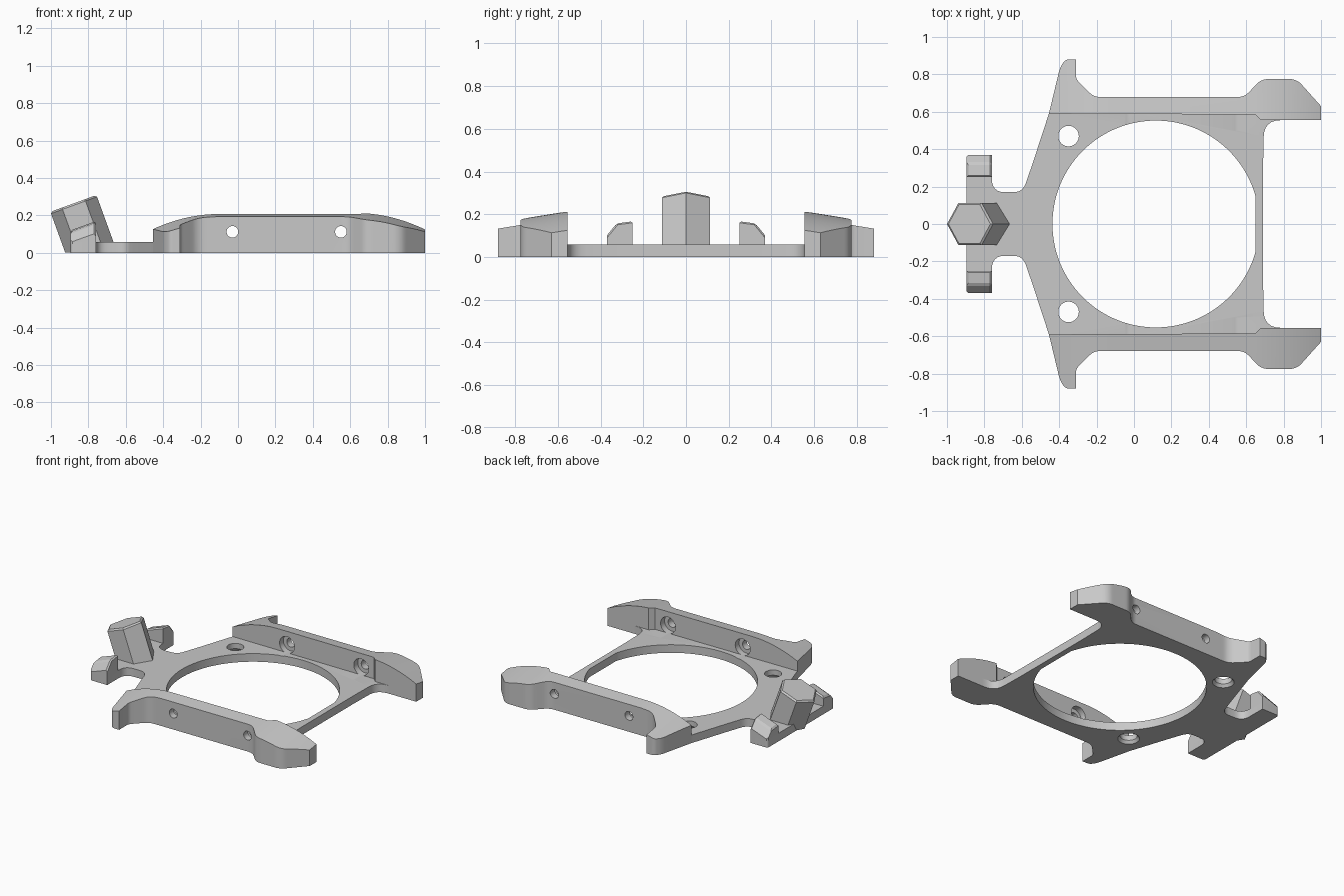
import bpy
import bmesh
import math
from mathutils import Vector, Matrix

cube = bpy.data.objects.get("Cube")
if cube:
    bpy.data.objects.remove(cube, do_unlink=True)

THICK = 0.057
SLOPE = 0.16          # sideways fall of the rail tops
TILT = math.radians(20)

grey = bpy.data.materials.new("light_grey")
grey.use_nodes = True
colour = (0.58, 0.58, 0.58, 1)
grey.diffuse_color = colour
grey.node_tree.nodes["Principled BSDF"].inputs["Base Color"].default_value = colour


def make(name, bm):
    bmesh.ops.recalc_face_normals(bm, faces=bm.faces)
    mesh = bpy.data.meshes.new(name)
    bm.to_mesh(mesh)
    bm.free()
    obj = bpy.data.objects.new(name, mesh)
    bpy.context.collection.objects.link(obj)
    mesh.materials.append(grey)
    return obj


def rounded(points, steps=6):
    """Outline from (x, y, corner cut); every cut corner becomes a curve."""
    out = []
    for i, (x, y, cut) in enumerate(points):
        p = Vector((x, y))
        if cut == 0:
            out.append(p)
            continue
        a = p + cut * (Vector(points[i - 1][:2]) - p).normalized()
        b = p + cut * (Vector(points[(i + 1) % len(points)][:2]) - p).normalized()
        for k in range(steps + 1):
            t = k / steps
            out.append(a * (1 - t) ** 2 + p * 2 * t * (1 - t) + b * t * t)
    return out


def prism(outline, low, high, place=lambda u, v, w: (u, v, w)):
    """Extrude a 2D outline; place maps outline and depth to x, y, z."""
    bm = bmesh.new()
    base = [bm.verts.new(place(u, v, low)) for u, v in outline]
    top = [bm.verts.new(place(u, v, high)) for u, v in outline]
    bm.faces.new(base)
    bm.faces.new(top)
    for i in range(len(base)):
        j = (i + 1) % len(base)
        bm.faces.new((base[i], base[j], top[j], top[i]))
    return bm


def activate(obj):
    bpy.ops.object.select_all(action='DESELECT')
    obj.select_set(True)
    bpy.context.view_layer.objects.active = obj


def drill(obj, bm):
    cutter = make("cutter", bm)
    cutter.hide_render = True
    mod = obj.modifiers.new("cut", 'BOOLEAN')
    mod.operation, mod.solver, mod.object = 'DIFFERENCE', 'EXACT', cutter
    activate(obj)
    bpy.ops.object.modifier_apply(modifier=mod.name)
    bpy.data.objects.remove(cutter, do_unlink=True)


def rod(start, end, r1, r2=None):
    """Round cutter between two points."""
    start, end = Vector(start), Vector(end)
    axis = end - start
    turn = axis.to_track_quat('Z', 'Y').to_matrix().to_4x4()
    bm = bmesh.new()
    bmesh.ops.create_cone(bm, cap_ends=True, segments=32, radius1=r1,
                          radius2=r1 if r2 is None else r2, depth=axis.length,
                          matrix=Matrix.Translation((start + end) / 2) @ turn)
    return bm


def finish(obj, mirror=False, smooth=True):
    activate(obj)
    if mirror:
        mod = obj.modifiers.new("mirror", 'MIRROR')
        mod.use_axis = (False, True, False)
        mod.use_mirror_merge = False
        bpy.ops.object.modifier_apply(modifier=mod.name)
    if smooth:
        bpy.ops.object.shade_smooth_by_angle(angle=math.radians(25))


# Base plate with neck and cross arm, reaching slightly into the rails
half = [(0.69, 0.3, 0), (0.695, 0.555, 0.09), (0.8, 0.555, 0), (0.8, 0.6, 0),
        (-0.452, 0.6, 0), (-0.455, 0.59, 0), (-0.54, 0.33, 0.05), (-0.595, 0.17, 0.05),
        (-0.76, 0.17, 0.07), (-0.76, 0.37, 0), (-0.895, 0.37, 0.02)]
plate_mesh = prism(rounded(half + [(x, -y, c) for x, y, c in reversed(half)]), 0, THICK)
plate = make("base_plate", plate_mesh)

# Large round opening, flattened beside the thin cross bar
opening = []
flat = math.acos((0.65 - 0.117) / 0.553)
for i in range(129):
    a = flat + (2 * math.pi - 2 * flat) * i / 128
    opening.append((0.117 + 0.553 * math.cos(a), 0.553 * math.sin(a)))
drill(plate, prism(opening, -0.1, 0.2))

# Countersunk plate holes
for y in (-0.47, 0.47):
    drill(plate, rod((-0.35, y, -0.1), (-0.35, y, 0.2), 0.055))
    drill(plate, rod((-0.35, y, -0.02), (-0.35, y, 0.02), 0.085, 0.055))

# Side rail footprint
foot = [(-0.455, 0.59, 0), (-0.395, 0.84, 0.03), (-0.365, 0.88, 0.018), (-0.31, 0.88, 0),
        (-0.31, 0.775, 0.02), (-0.215, 0.678, 0.04), (0.59, 0.678, 0.04),
        (0.68, 0.775, 0.04), (0.87, 0.775, 0.04), (1, 0.63, 0), (1, 0.555, 0),
        (0.68, 0.555, 0), (0.65, 0.585, 0)]
bm = prism(rounded(foot), 0, 0.4)


def crown(x):
    if x < -0.1:
        return 0.208 - 0.083 * ((x + 0.1) / 0.36) ** 2
    return 0.208 - 0.088 * (max(0, x - 0.63) / 0.37) ** 2


# Slice the rail crosswise, then lower its top to a curved, outward sloping crown
for i in range(14):
    for x in (-0.44 + 0.34 * i / 13, 0.632 + 0.35 * i / 13):
        bmesh.ops.bisect_plane(bm, geom=bm.verts[:] + bm.edges[:] + bm.faces[:],
                               dist=0.00001, plane_co=(x, 0, 0), plane_no=(1, 0, 0))
for v in bm.verts:
    if v.co.z > 0.2:
        v.co.z = crown(v.co.x) - SLOPE * (v.co.y - 0.585)
rail = make("side_rails", bm)

# Counterbored cross holes, with shallow grooves in the plate
for x in (-0.03, 0.55):
    drill(rail, rod((x, 0.4, 0.112), (x, 1, 0.112), 0.031))
    drill(rail, rod((x, 0.4, 0.112), (x, 0.63, 0.112), 0.058))
    for s in (-1, 1):
        drill(plate, rod((x, s * 0.5, 0.112), (x, s * 0.63, 0.112), 0.058))
finish(rail, mirror=True)
finish(plate)

# Leaning hexagonal post with chamfered top
hexagon = [(0.131 * math.cos(i * math.pi / 3), 0.131 * math.sin(i * math.pi / 3))
           for i in range(6)]
bm = prism(hexagon, -0.5, 0)
rim = [e for e in bm.edges if all(v.co.z > -0.01 for v in e.verts)]
bmesh.ops.bevel(bm, geom=rim, offset=0.01, segments=1, affect='EDGES')
bm.transform(Matrix.Translation((-0.88, 0, 0.264)) @ Matrix.Rotation(-TILT, 4, 'Y'))
cut = bmesh.ops.bisect_plane(bm, geom=bm.verts[:] + bm.edges[:] + bm.faces[:],
                             plane_co=(0, 0, 0.001), plane_no=(0, 0, 1), clear_inner=True)
bmesh.ops.contextual_create(bm, geom=[e for e in cut["geom_cut"]
                                      if isinstance(e, bmesh.types.BMEdge)])
post = make("hex_post", bm)

# Upturned hooks at the arm tips
hook = [(0.25, THICK - 0.01), (0.25, 0.17), (0.325, 0.16), (0.37, 0.105),
        (0.37, THICK - 0.01)]
bm = prism(hook, -0.895, -0.76,
           lambda y, z, x: (x, y, z + (0.36 * (x + 0.76) if z > 0.09 else 0)))
upper = [e for e in bm.edges if all(v.co.z > 0.07 for v in e.verts)
         or all(v.co.x < -0.89 and v.co.y > 0.36 for v in e.verts)]
bmesh.ops.bevel(bm, geom=upper, offset=0.01, segments=1, affect='EDGES')
hooks = make("arm_hooks", bm)
finish(hooks, mirror=True, smooth=False)
